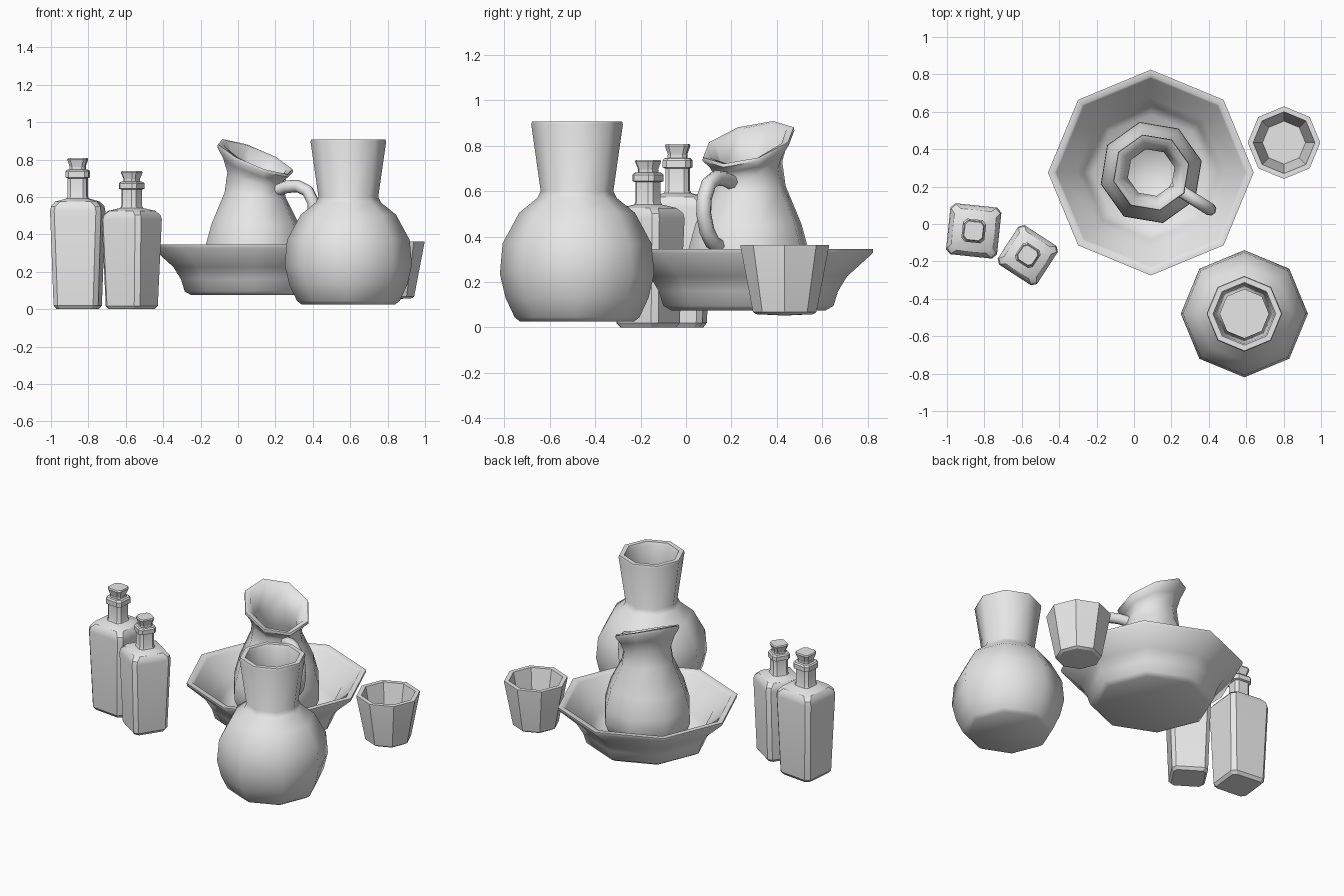
import bpy, bmesh, math
from mathutils import Vector

if "Cube" in bpy.data.objects:
    bpy.data.objects.remove(bpy.data.objects["Cube"])

clay = bpy.data.materials.new("plain grey")
clay.diffuse_color = (0.8, 0.8, 0.8, 1)
clay.use_nodes = True
clay.node_tree.nodes["Principled BSDF"].inputs["Base Color"].default_value = clay.diffuse_color


def loft(name, rings, loc=(0, 0, 0), turn=0, scale=1, smooth=60):
    """Skin a list of vertex rings, cap both ends."""
    bm = bmesh.new()
    loops = [[bm.verts.new(p) for p in ring] for ring in rings]
    for a, b in zip(loops, loops[1:]):
        n = len(a)
        for i in range(n):
            j = (i + 1) % n
            bm.faces.new((a[i], a[j], b[j], b[i]))
    bm.faces.new(loops[0][::-1])
    bm.faces.new(loops[-1])
    bmesh.ops.recalc_face_normals(bm, faces=bm.faces)
    me = bpy.data.meshes.new(name)
    bm.to_mesh(me)
    bm.free()
    me.materials.append(clay)
    ob = bpy.data.objects.new(name, me)
    bpy.context.collection.objects.link(ob)
    ob.location = loc
    ob.rotation_euler.z = math.radians(turn)
    ob.scale = (scale,) * 3
    bpy.ops.object.select_all(action='DESELECT')
    ob.select_set(True)
    bpy.context.view_layer.objects.active = ob
    bpy.ops.object.shade_smooth_by_angle(angle=math.radians(smooth))
    return ob


def octagon(r, z, tilt=0):
    """Eight-sided ring; tilt lowers the +x side and raises the -x side."""
    angles = [math.tau * i / 8 for i in range(8)]
    return [(r * math.cos(a), r * math.sin(a), z - tilt * math.cos(a)) for a in angles]


def cut_square(h, c, z):
    """Square ring of half width h with corners cut by c."""
    k = h - c
    return [(x, y, z) for x, y in ((h, -k), (h, k), (k, h), (-k, h),
                                   (-h, k), (-h, -k), (-k, -h), (k, -h))]


def lathe(name, profile, **kw):
    return loft(name, [octagon(*p) for p in profile], **kw)


# Round vase with a flared neck, outside then inside
lathe("vase", [(.25, .025), (.275, .045), (.315, .13), (.34, .235), (.328, .37),
               (.255, .505), (.175, .57), (.16, .60), (.202, .895), (.198, .908),
               (.168, .908), (.16, .89), (.13, .60), (.23, .48), (.29, .36),
               (.30, .23), (.24, .07)], loc=(.59, -.48, 0))

# Wide wash bowl
lathe("bowl", [(.34, .075), (.375, .095), (.395, .16), (.435, .225), (.548, .327),
               (.55, .345), (.515, .345), (.505, .33), (.40, .245), (.36, .17),
               (.31, .115)], loc=(.09, .275, 0))

# Facetted cup
lathe("cup", [(.02, .053), (.125, .058), (.14, .068), (.194, .35), (.194, .362), (.165, .362),
              (.16, .34), (.115, .10)], loc=(.802, .435, 0), smooth=30)

# Pouring jug with a slanted mouth
JUG = dict(loc=(.092, .275, 0), turn=-32)
lathe("jug", [(.19, .115), (.24, .15), (.277, .24), (.275, .33), (.24, .455),
              (.168, .61, .02), (.153, .70, .045), (.175, .755, .07),
              (.208, .80, .094), (.205, .815, .094), (.172, .81, .09),
              (.128, .70, .045), (.14, .61, .02), (.21, .45), (.245, .33),
              (.245, .24), (.18, .14)], **JUG)

# Jug handle, a tube swept in the plane opposite the spout
path = [Vector((x, 0, z)) for x, z in ((.13, .635), (.20, .655), (.27, .658), (.33, .632),
                                       (.367, .57), (.372, .50), (.345, .425),
                                       (.30, .375), (.23, .35))]
tube = []
for i, p in enumerate(path):
    t = (path[min(i + 1, len(path) - 1)] - path[max(i - 1, 0)]).normalized()
    side = Vector((-t.z, 0, t.x))
    tube.append([p + .034 * (side * math.cos(a) + Vector((0, 1, 0)) * math.sin(a))
                 for a in (math.tau * k / 8 for k in range(8))])
loft("jug_handle", tube, **JUG)

# Two corked square bottles of different size
body = [(.105, .022, 0), (.12, .025, .02), (.137, .025, .525), (.132, .025, .55),
        (.112, .03, .575), (.056, .02, .592), (.051, .018, .605), (.051, .018, .70),
        (.062, .02, .705), (.062, .02, .735), (.055, .02, .745), (.042, .016, .747),
        (.042, .016, .76)]
cork = [(.038, .014, .74), (.041, .014, .765), (.053, .018, .80), (.049, .018, .808)]
for size, x, y, turn, scale in (("large", -.857, -.037, -6, 1),
                                ("small", -.568, -.167, -33, .914)):
    for part, rows in (("bottle", body), ("cork", cork)):
        loft(f"{size}_{part}", [cut_square(*r) for r in rows],
             loc=(x, y, 0), turn=turn, scale=scale, smooth=30)
